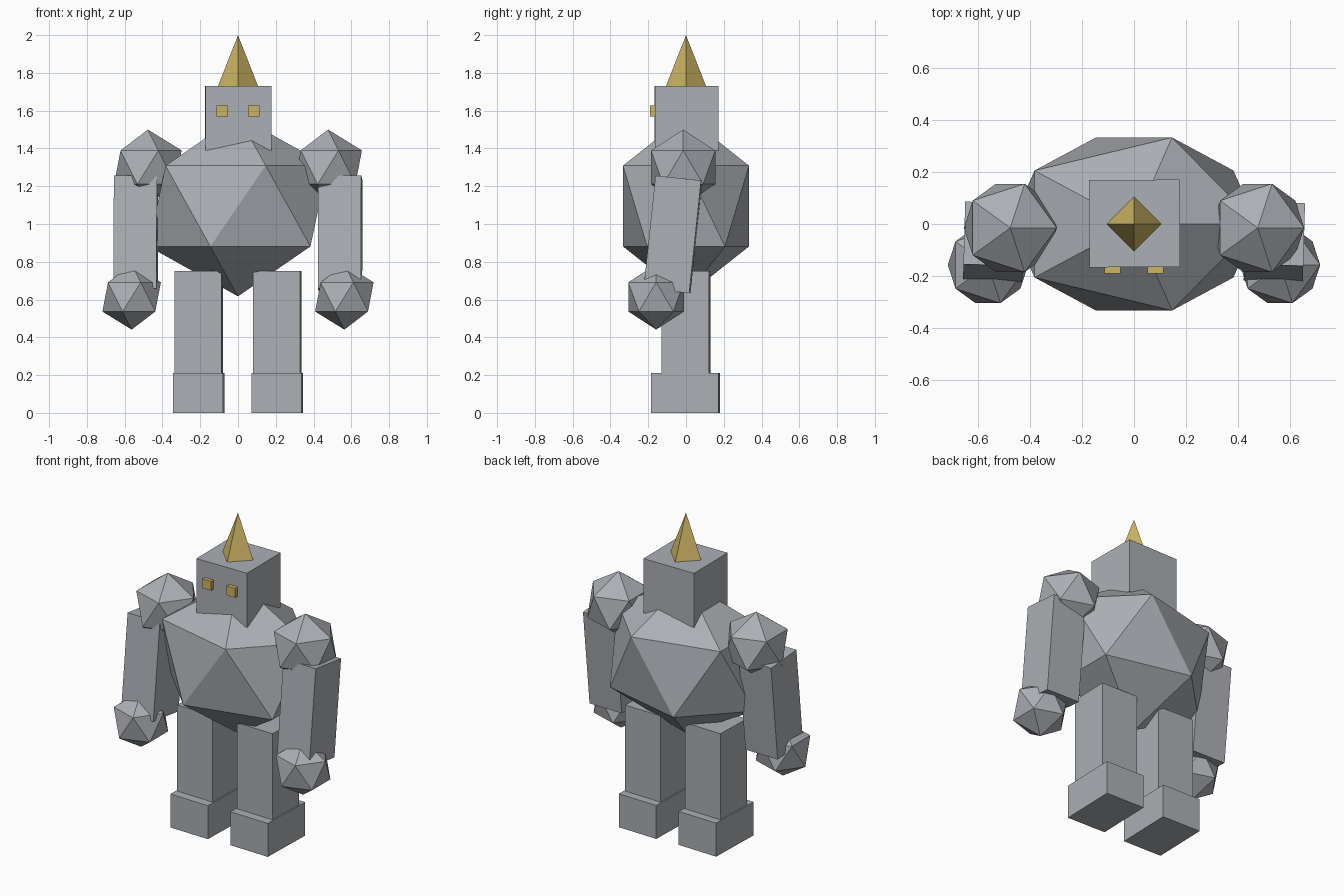
import bpy
from math import radians

cube = bpy.data.objects.get("Cube")
if cube:
    bpy.data.objects.remove(cube, do_unlink=True)


def material(name, colour):
    mat = bpy.data.materials.new(name)
    mat.use_nodes = True
    mat.diffuse_color = (*colour, 1)
    mat.node_tree.nodes["Principled BSDF"].inputs["Base Color"].default_value = (*colour, 1)
    return mat


stone = material("stone grey", (0.41, 0.43, 0.46))
gold = material("dull gold", (0.61, 0.46, 0.125))


def finish(name, mat, scale):
    ob = bpy.context.object
    ob.name = name
    ob.scale = scale
    ob.data.materials.append(mat)
    return ob


def box(name, mat, centre, size, tilt=0, yaw=0):
    bpy.ops.mesh.primitive_cube_add(size=1, location=centre,
                                    rotation=(radians(tilt), 0, radians(yaw)))
    return finish(name, mat, size)


def boulder(name, centre, radii):
    bpy.ops.mesh.primitive_ico_sphere_add(subdivisions=1, radius=1, location=centre)
    return finish(name, stone, radii)


# Torso and head
boulder("torso", (0, 0, 1.095), (0.53, 0.392, 0.478))
box("head", stone, (0.002, 0.002, 1.56), (0.35, 0.336, 0.34), yaw=0.4)

# Pyramid horn, one corner to the front
bpy.ops.mesh.primitive_cone_add(vertices=4, radius1=0.106, radius2=0, depth=0.27,
                                location=(0, 0, 1.865))
finish("horn", gold, (1, 1, 1))

# Paired parts; the limbs share a slight twist
TWIST = -1.6
for side, s in (("left", 1), ("right", -1)):
    box(side + "_eye", gold, (s * 0.083, -0.16, 1.598), (0.06, 0.06, 0.058))
    boulder(side + "_shoulder", (s * 0.477, -0.015, 1.3), (0.2,) * 3)
    box(side + "_arm", stone, (s * 0.541, -0.069, 0.945), (0.228, 0.243, 0.6), -6, TWIST)
    boulder(side + "_hand", (s * 0.563, -0.158, 0.614), (0.173,) * 3)
    box(side + "_leg", stone, (s * 0.208, 0, 0.445), (0.25, 0.252, 0.61), yaw=TWIST)
    box(side + "_foot", stone, (s * 0.208, -0.002, 0.105), (0.265, 0.357, 0.21), yaw=TWIST)
